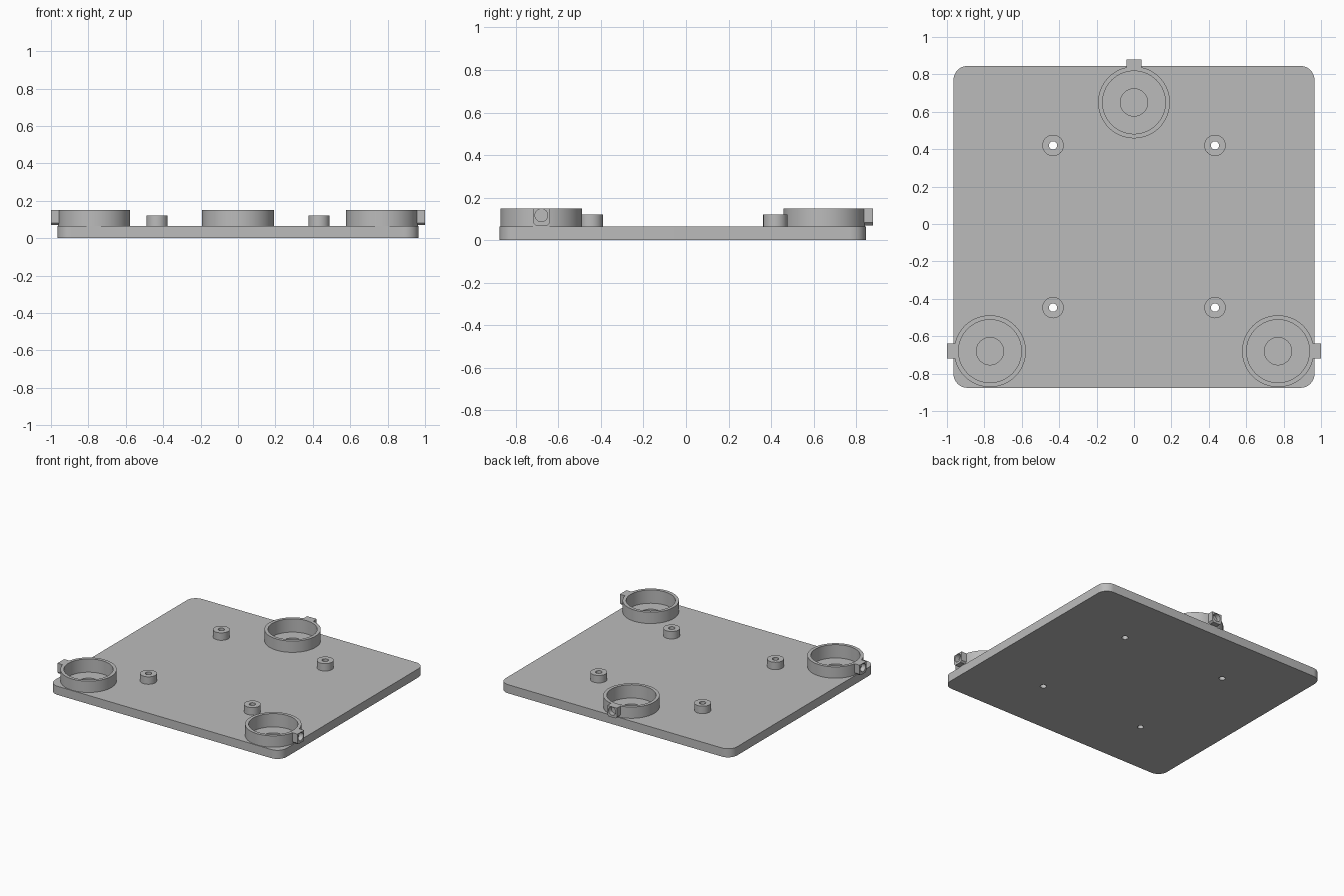
import bpy, bmesh, math
from mathutils import Matrix, Vector

if "Cube" in bpy.data.objects:
    bpy.data.objects.remove(bpy.data.objects["Cube"])

grey = bpy.data.materials.new("plain grey")
grey.diffuse_color = (0.5, 0.5, 0.5, 1)
grey.use_nodes = True
grey.node_tree.nodes["Principled BSDF"].inputs["Base Color"].default_value = grey.diffuse_color


def add_prism(name, outline, z0, z1, matrix=None):
    """Extrude a 2D outline from z0 to z1, then transform it."""
    bm = bmesh.new()
    face = bm.faces.new([bm.verts.new((x, y, z0)) for x, y in outline])
    ext = bmesh.ops.extrude_face_region(bm, geom=[face])
    top = [v for v in ext["geom"] if isinstance(v, bmesh.types.BMVert)]
    bmesh.ops.translate(bm, verts=top, vec=(0, 0, z1 - z0))
    if matrix:
        bm.transform(matrix)
    bmesh.ops.recalc_face_normals(bm, faces=bm.faces[:])
    mesh = bpy.data.meshes.new(name)
    bm.to_mesh(mesh)
    bm.free()
    mesh.materials.append(grey)
    obj = bpy.data.objects.new(name, mesh)
    bpy.context.collection.objects.link(obj)
    return obj


def circle(r, cx=0, cy=0, n=64):
    return [(cx + r * math.cos(2 * math.pi * i / n),
             cy + r * math.sin(2 * math.pi * i / n)) for i in range(n)]


def rounded_rect(x0, x1, y0, y1, r, n=10):
    pts = []
    centres = [(x1 - r, y1 - r), (x0 + r, y1 - r), (x0 + r, y0 + r), (x1 - r, y0 + r)]
    for k, (cx, cy) in enumerate(centres):
        for i in range(n + 1):
            a = math.pi / 2 * (k + i / n)
            pts.append((cx + r * math.cos(a), cy + r * math.sin(a)))
    return pts


def combine(obj, other, operation="DIFFERENCE"):
    """Apply a boolean and discard the second object."""
    mod = obj.modifiers.new("boolean", "BOOLEAN")
    mod.operation, mod.solver, mod.object = operation, "EXACT", other
    bpy.context.view_layer.objects.active = obj
    bpy.ops.object.modifier_apply(modifier=mod.name)
    bpy.data.objects.remove(other)


def smooth(obj):
    bpy.ops.object.select_all(action="DESELECT")
    obj.select_set(True)
    bpy.context.view_layer.objects.active = obj
    bpy.ops.object.shade_smooth_by_angle(angle=math.radians(30))


TOP = 0.065
CUPS = [("right", 0.77, -0.68, 0), ("back", 0, 0.65, 90), ("left", -0.77, -0.68, 180)]
BOSSES = [(x, y) for x in (-0.433, 0.433) for y in (-0.447, 0.42)]

# Base plate with screw holes and stepped pockets inside the cups
plate = add_prism("base_plate", rounded_rect(-0.965, 0.965, -0.876, 0.845, 0.075), 0, TOP)
for x, y in BOSSES:
    combine(plate, add_prism("cutter", circle(0.022, x, y, 32), -0.1, 0.2))
for _, x, y, _ in CUPS:
    combine(plate, add_prism("cutter", circle(0.168, x, y), 0.05, 0.2))
    combine(plate, add_prism("cutter", circle(0.073, x, y, 48), 0.03, 0.2))
smooth(plate)

# Screw standoffs
for i, (x, y) in enumerate(BOSSES):
    boss = add_prism(f"standoff_{i + 1}", circle(0.057, x, y, 48), TOP - 0.001, 0.121)
    combine(boss, add_prism("cutter", circle(0.022, x, y, 32), 0, 0.2))
    smooth(boss)

# Ring cups with a bored side tab (bore is closed by a thin web)
SIDEWAYS = Matrix(((0, 0, 1, 0), (1, 0, 0, 0), (0, 1, 0, 0), (0, 0, 0, 1)))  # extrude along +x
TAB = [(-0.04, 0.15), (-0.04, 0.082), (-0.028, 0.07),
       (0.028, 0.07), (0.04, 0.082), (0.04, 0.15)]
for side, x, y, angle in CUPS:
    cup = add_prism(f"{side}_ring_cup", circle(0.192), TOP - 0.001, 0.15)
    combine(cup, add_prism("tab", TAB, 0.175, 0.23, SIDEWAYS), "UNION")
    combine(cup, add_prism("cutter", circle(0.168), 0, 0.3))
    for x0, x1 in ((0.1, 0.19), (0.196, 0.3)):
        combine(cup, add_prism("cutter", circle(0.03, 0, 0.117, 32), x0, x1, SIDEWAYS))
    cup.data.transform(Matrix.Translation(Vector((x, y, 0)))
                       @ Matrix.Rotation(math.radians(angle), 4, "Z"))
    smooth(cup)
